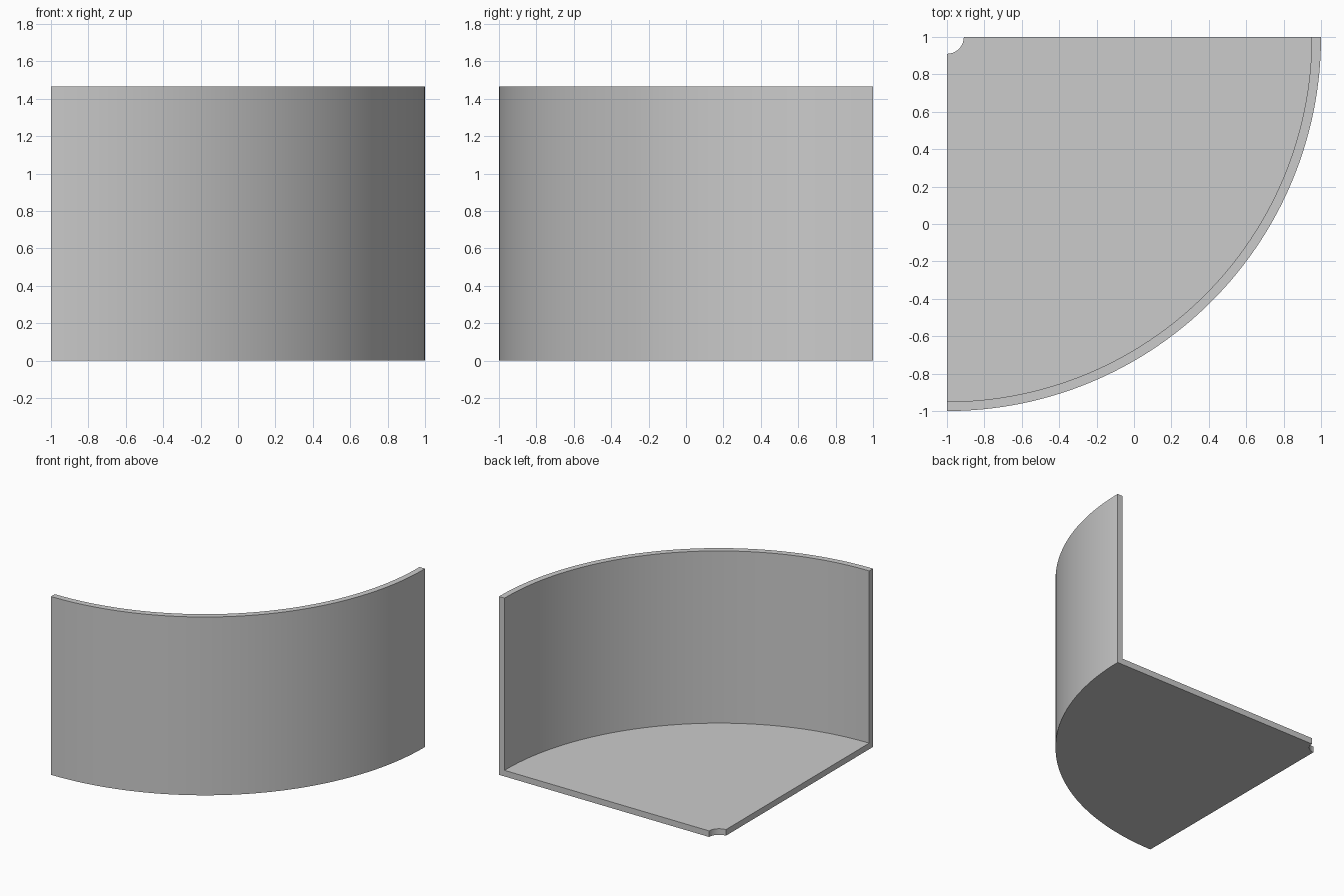
import bpy, bmesh, math
from mathutils import Vector

cube = bpy.data.objects.get("Cube")
if cube:
    bpy.data.objects.remove(cube, do_unlink=True)

HEIGHT, THICK = 1.465, 0.05
OUTER, HOLE = 2.0, 0.09
SEGMENTS = 64
AXIS = Vector((-1, 1, 0))

# Plain grey material
grey = bpy.data.materials.new("light_grey")
grey.use_nodes = True
colour = (0.6, 0.6, 0.6, 1)
grey.diffuse_color = colour
grey.node_tree.nodes["Principled BSDF"].inputs["Base Color"].default_value = colour

# L-shaped section: floor from the centre hole out, then the upright wall
section = [(HOLE, 0), (OUTER, 0), (OUTER, HEIGHT), (OUTER - THICK, HEIGHT),
           (OUTER - THICK, THICK), (HOLE, THICK)]

# Sweep the section through a quarter turn about the back right corner
bm = bmesh.new()
rings = []
for i in range(SEGMENTS + 1):
    a = -math.pi / 2 * i / SEGMENTS
    rings.append([bm.verts.new(AXIS + Vector((r * math.cos(a), r * math.sin(a), z)))
                  for r, z in section])
n = len(section)
for a, b in zip(rings, rings[1:]):
    for k in range(n):
        m = (k + 1) % n
        bm.faces.new((a[k], a[m], b[m], b[k]))

# Cut ends, each split into a floor strip and a wall strip
for ring in (rings[0], rings[-1]):
    bm.faces.new([ring[k] for k in (0, 1, 4, 5)])
    bm.faces.new([ring[k] for k in (1, 2, 3, 4)])
bmesh.ops.recalc_face_normals(bm, faces=bm.faces)

mesh = bpy.data.meshes.new("quarter_tray")
bm.to_mesh(mesh)
bm.free()
mesh.materials.append(grey)
tray = bpy.data.objects.new("quarter_tray", mesh)
bpy.context.collection.objects.link(tray)

# Smooth curved faces, sharp edges
bpy.ops.object.select_all(action='DESELECT')
tray.select_set(True)
bpy.context.view_layer.objects.active = tray
bpy.ops.object.shade_smooth_by_angle(angle=math.radians(30))
